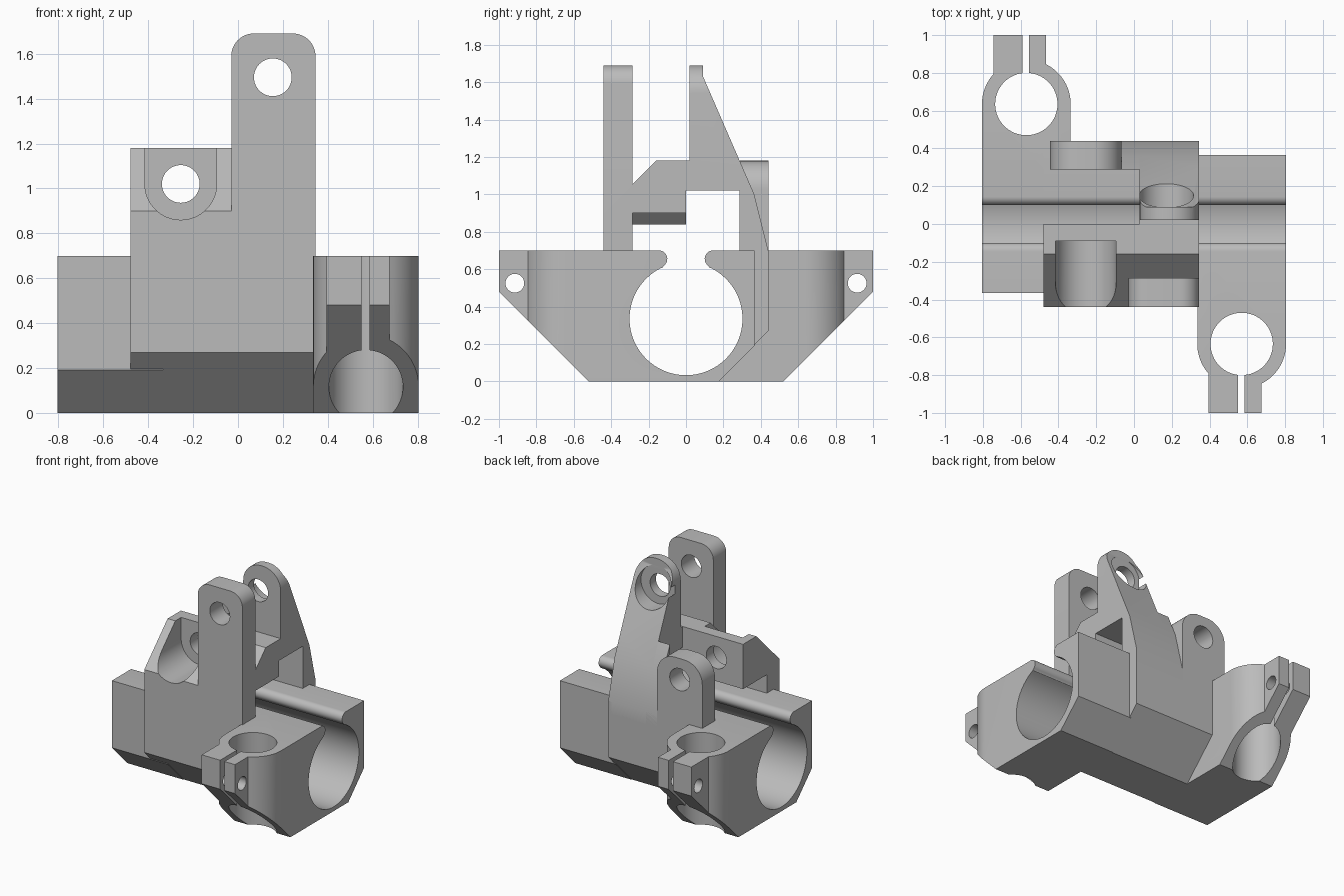
import bpy, bmesh
from math import sin, cos, pi, sqrt, radians
from mathutils import Vector

cube = bpy.data.objects.get("Cube")
if cube:
    bpy.data.objects.remove(cube, do_unlink=True)

grey = bpy.data.materials.new("plain_grey")
grey.use_nodes = True
COLOUR = (0.5, 0.5, 0.5, 1)
grey.diffuse_color = COLOUR
grey.node_tree.nodes["Principled BSDF"].inputs["Base Color"].default_value = COLOUR

# Mapping from profile coordinates (u, v) and depth d to space, per axis
PLACE = {"x": lambda u, v, d: (d, u, v),
         "y": lambda u, v, d: (u, d, v),
         "z": lambda u, v, d: (u, v, d)}


def prism(name, axis, pts, lo, hi):
    """Extrude a closed profile along an axis."""
    bm = bmesh.new()
    base = bm.faces.new([bm.verts.new(PLACE[axis](u, v, lo)) for u, v in pts])
    new = bmesh.ops.extrude_face_region(bm, geom=[base])["geom"]
    move = Vector(PLACE[axis](0, 0, hi - lo))
    bmesh.ops.translate(bm, vec=move, verts=[g for g in new if isinstance(g, bmesh.types.BMVert)])
    bmesh.ops.recalc_face_normals(bm, faces=bm.faces)
    mesh = bpy.data.meshes.new(name)
    bm.to_mesh(mesh)
    bm.free()
    mesh.materials.append(grey)
    ob = bpy.data.objects.new(name, mesh)
    bpy.context.collection.objects.link(ob)
    return ob


def arc(cu, cv, r, a, b, n=12):
    """Points on an arc from angle a to b in degrees."""
    return [(cu + r * cos(radians(a + (b - a) * i / n)),
             cv + r * sin(radians(a + (b - a) * i / n))) for i in range(n + 1)]


def cylinder(axis, u, v, r, lo, hi):
    return prism("cutter", axis, arc(u, v, r, 0, 360, 64)[:-1], lo, hi)


def box(x0, x1, y0, y1, z0, z1):
    return prism("cutter", "z", [(x0, y0), (x1, y0), (x1, y1), (x0, y1)], z0, z1)


def round_top(x0, x1, z0, z1, r):
    """Upright plate outline with rounded upper corners."""
    return [(x0, z0), (x1, z0)] + arc(x1 - r, z1 - r, r, 0, 90) + arc(x0 + r, z1 - r, r, 90, 180)


def boolean(ob, *tools, op="DIFFERENCE"):
    """Apply each tool to the part, then drop the tool."""
    for tool in tools:
        tool.hide_render = True
        mod = ob.modifiers.new("cut", "BOOLEAN")
        mod.operation, mod.object, mod.solver = op, tool, "EXACT"
        dg = bpy.context.evaluated_depsgraph_get()
        dg.update()
        mesh = bpy.data.meshes.new_from_object(ob.evaluated_get(dg))
        ob.modifiers.clear()
        ob.data = mesh
        bpy.data.objects.remove(tool, do_unlink=True)


def bore():
    """Main horizontal bore with a round-lipped slot above it."""
    lip = arc(0.145, 0.655, 0.045, 235, 90)
    half = arc(0, 0.335, 0.302, -90, 66, 40) + lip + [(0.145, 0.8)]
    left = [(-y, z) for y, z in reversed(half[1:])]
    return prism("cutter", "x", half + left, -1.2, 1.2)


parts = []

# Central body
core = prism("central_body", "x", [(-0.17, 0), (0.17, 0), (0.44, 0.27), (0.44, 0.7),
                                   (-0.44, 0.7), (-0.44, 0.27)], -0.48, 0.345)
boolean(core, bore())
parts.append(core)

# Two clamp arms reaching to opposite sides
R = 0.235
for name, s in (("rear_clamp_arm", 1), ("front_clamp_arm", -1)):
    cx = -0.57 * s
    side = [(-0.175, 0), (0.52, 0), (1, 0.48), (1, 0.7), (-0.365, 0.7), (-0.365, 0.19)]
    arm = prism(name, "x", [(s * y, z) for y, z in side], cx - R, cx + R)
    tab_l, tab_r = -0.175, 0.105
    angle = lambda dx: 90 - Vector((sqrt(R * R - dx * dx), dx)).angle_signed(Vector((1, 0))) * 180 / pi
    plan = ([(R, -0.5)] + arc(0, 0.635, R, 0, angle(tab_r)) + [(tab_r, 1.1), (tab_l, 1.1)]
            + arc(0, 0.635, R, angle(tab_l), 180) + [(-R, -0.5)])
    outline = prism("cutter", "z", [(cx + x, s * y) for x, y in plan], -0.1, 0.8)
    boolean(arm, outline, op="INTERSECT")
    y0, y1 = sorted((s * 0.635, s * 1.1))
    boolean(arm, bore(),
            cylinder("z", cx, s * 0.635, 0.165, -0.1, 0.8),
            box(cx - 0.02, cx + 0.015, y0, y1, -0.1, 0.8),
            cylinder("x", s * 0.915, 0.525, 0.05, cx - 0.4, cx + 0.4))
    parts.append(arm)

# Front wall with overhanging sloped block, round pocket and pin hole
wall = prism("front_wall_block", "x", [(-0.44, 0.6), (-0.285, 0.6), (-0.285, 0.84), (0, 0.84),
                                       (0, 1.18), (-0.16, 1.18), (-0.44, 0.9)], -0.48, 0.345)
pocket = prism("cutter", "y", arc(-0.255, 1.02, 0.16, 180, 360, 32)
               + [(-0.095, 1.3), (-0.415, 1.3)], -0.6, -0.09)
relief = prism("cutter", "y", [(0, 0.8), (0.4, 0.8), (0.4, 0.9), (0.06, 0.9), (0, 0.84)], -0.285, 0.1)
boolean(wall, pocket, relief, cylinder("y", -0.255, 1.02, 0.084, -0.6, 0.2))
parts.append(wall)

# Tall front lug
front_lug = prism("tall_front_lug", "y", round_top(-0.03, 0.345, 0.6, 1.69, 0.1), -0.44, -0.285)
boolean(front_lug, cylinder("y", 0.155, 1.495, 0.084, -0.6, 0))
parts.append(front_lug)

# Tall rear lug with bridge, sloped back and spotface
rear_lug = prism("tall_rear_lug", "x", [
    (-0.05, 1.02), (-0.05, 1.18), (0.02, 1.18), (0.02, 1.69), (0.09, 1.69), (0.09, 1.633),
    (0.365, 1.0), (0.44, 0.7), (0.44, 0.6), (0.285, 0.6), (0.285, 1.02)], 0.03, 0.345)
boolean(rear_lug, prism("cutter", "y", round_top(0.03, 0.345, 0.5, 1.69, 0.15), -0.2, 0.6),
        op="INTERSECT")
boolean(rear_lug, cylinder("y", 0.171, 1.495, 0.145, 0.09, 0.6),
        cylinder("y", 0.155, 1.495, 0.084, -0.2, 0.6))
parts.append(rear_lug)

# Rear wall below the lugs
parts.append(prism("rear_wall", "x", [(0.288, 0.6), (0.288, 1.177), (0.365, 1.0),
                                      (0.44, 0.7), (0.44, 0.6)], -0.066, 0.345))

# Short rear lug
short_lug = prism("short_rear_lug", "y", round_top(-0.445, -0.065, 0.6, 1.18, 0.15), 0.288, 0.44)
boolean(short_lug, cylinder("y", -0.255, 1.02, 0.084, 0, 0.6))
parts.append(short_lug)

# Smooth the round surfaces, keep edges sharp
bpy.ops.object.select_all(action="DESELECT")
for ob in parts:
    ob.select_set(True)
bpy.context.view_layer.objects.active = parts[0]
bpy.ops.object.shade_smooth_by_angle(angle=radians(25))
